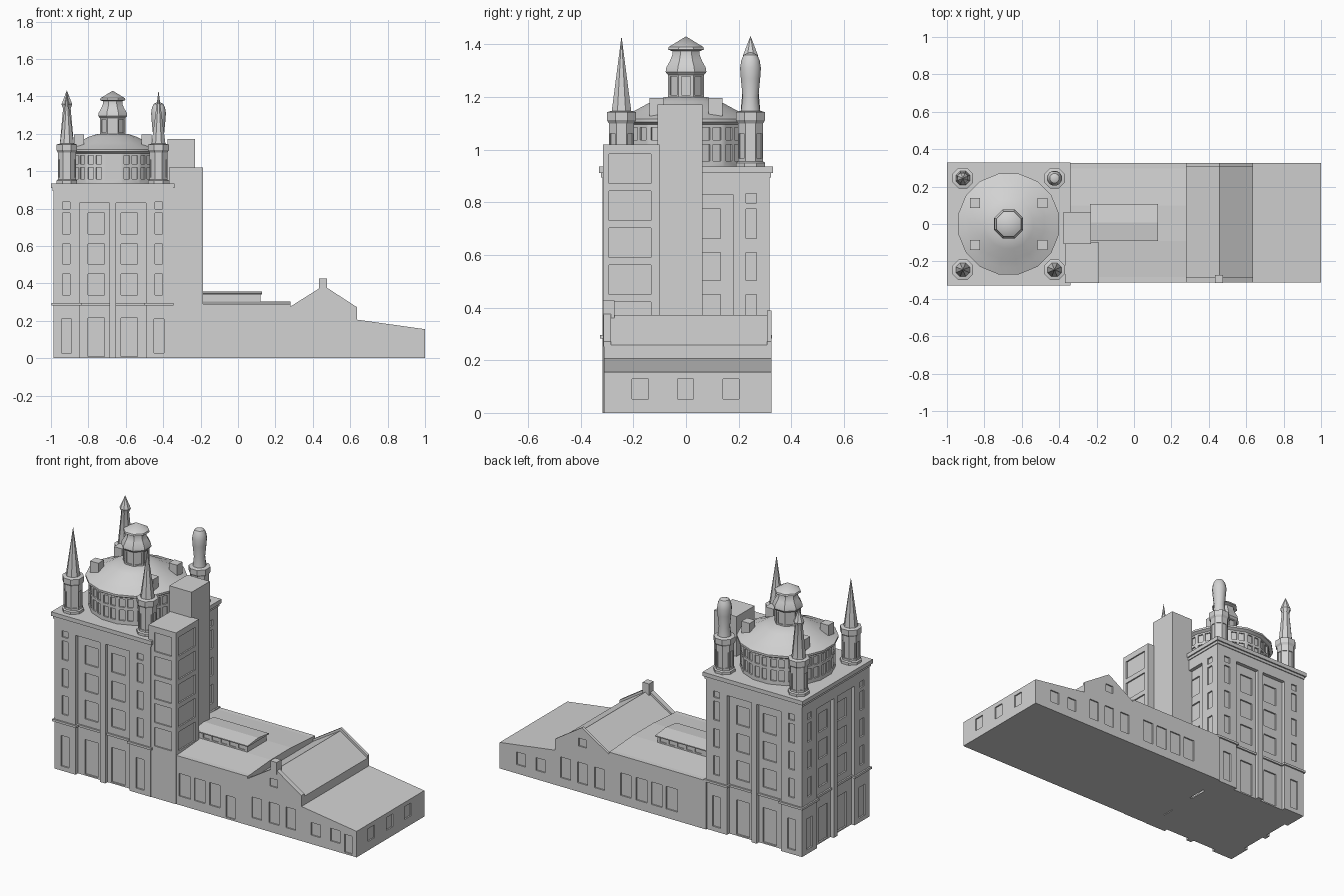
import bpy, bmesh, math
from mathutils import Matrix, Vector

if "Cube" in bpy.data.objects:
    bpy.data.objects.remove(bpy.data.objects["Cube"])

stone = bpy.data.materials.new("grey_stone")
stone.diffuse_color = (0.65, 0.65, 0.65, 1)
stone.use_nodes = True
stone.node_tree.nodes["Principled BSDF"].inputs["Base Color"].default_value = stone.diffuse_color
CX = -0.67                      # tower axis
PI = math.pi


def finish(name, bm, smooth=False):
    bmesh.ops.recalc_face_normals(bm, faces=bm.faces)
    me = bpy.data.meshes.new(name)
    bm.to_mesh(me)
    bm.free()
    me.materials.append(stone)
    ob = bpy.data.objects.new(name, me)
    bpy.context.collection.objects.link(ob)
    if smooth:
        bpy.ops.object.select_all(action='DESELECT')
        ob.select_set(True)
        bpy.context.view_layer.objects.active = ob
        bpy.ops.object.shade_smooth_by_angle(angle=math.radians(30))
    return ob


def add_box(bm, c, s, rot=0.0, pivot=(0, 0)):
    """Box of size s at c, then turned about a vertical axis at pivot."""
    p = Vector((pivot[0], pivot[1], 0))
    m = (Matrix.Translation(p) @ Matrix.Rotation(rot, 4, 'Z')
         @ Matrix.Translation(Vector(c) - p) @ Matrix.Diagonal((*s, 1)))
    bmesh.ops.create_cube(bm, size=1, matrix=m)


def box(name, x0, x1, y0, y1, z0, z1):
    bm = bmesh.new()
    add_box(bm, ((x0+x1)/2, (y0+y1)/2, (z0+z1)/2), (x1-x0, y1-y0, z1-z0))
    return finish(name, bm)


def prism(name, pts, a, b, axis='Y'):
    """Profile (horizontal, z) extruded from a to b along the axis."""
    bm = bmesh.new()
    place = (lambda p, t: (p[0], t, p[1])) if axis == 'Y' else (lambda p, t: (t, p[0], p[1]))
    lo = [bm.verts.new(place(p, a)) for p in pts]
    hi = [bm.verts.new(place(p, b)) for p in pts]
    bm.faces.new(lo)
    bm.faces.new(hi)
    n = len(pts)
    for i in range(n):
        bm.faces.new((lo[i], lo[(i+1) % n], hi[(i+1) % n], hi[i]))
    return finish(name, bm)


def lathe(name, prof, n, x, y):
    """Many-sided turned shape with one side facing the front."""
    bm = bmesh.new()
    rings = []
    for r, z in prof:
        if r == 0:
            rings.append([bm.verts.new((x, y, z))] * n)
        else:
            rings.append([bm.verts.new((x + r*math.cos((i+.5)*2*PI/n),
                                        y + r*math.sin((i+.5)*2*PI/n), z)) for i in range(n)])
    for a, b in zip(rings, rings[1:]):
        for i in range(n):
            j = (i+1) % n
            bm.faces.new(list(dict.fromkeys((a[i], a[j], b[j], b[i]))))
    for ring, (r, z) in ((rings[0], prof[0]), (rings[-1], prof[-1])):
        if r:
            bm.faces.new(ring)
    return finish(name, bm, True)


def cut(ob, boxes):
    """Carve recesses; each box is (centre, size, rotation, pivot)."""
    bm = bmesh.new()
    for b in boxes:
        add_box(bm, *b)
    cutter = finish("cutter", bm)
    cutter.hide_render = True
    mod = ob.modifiers.new("cut", 'BOOLEAN')
    mod.object, mod.operation, mod.solver = cutter, 'DIFFERENCE', 'EXACT'
    dg = bpy.context.evaluated_depsgraph_get()
    me = bpy.data.meshes.new_from_object(ob.evaluated_get(dg))
    ob.modifiers.clear()
    ob.data = me
    bpy.data.objects.remove(cutter)


def pane(u, w, z0, z1, face, depth, rot=0.0, px=CX, py=0.0):
    """Recess in the front face at distance `face` from the pivot, then rotated."""
    return ((px+u, py-face, (z0+z1)/2), (w, 2*depth, z1-z0), rot, (px, py))


# main tower: four alike sides, each with a shallow recess and windows
H, R = 0.317, 0.295
tower = box("tower_body", CX-H, CX+H, -H, H, 0, 0.91)
sides = [k*PI/2 for k in range(4)]
cut(tower, [pane(0, 0.356, -0.05, 0.83, H, H-R, a) for a in sides])
floors = ((0.663, 0.775), (0.503, 0.61), (0.337, 0.449))
wins = []
for a in sides:
    for s in (-1, 1):
        for z0, z1 in floors:
            wins.append(pane(s*0.088, 0.087, z0, z1, R, 0.009, a))
            wins.append(pane(s*0.247, 0.04, z0, z1, H, 0.009, a))
        wins.append(pane(s*0.247, 0.04, 0.797, 0.834, H, 0.009, a))
        wins.append(pane(s*0.247, 0.053, 0.027, 0.209, H, 0.009, a))
        wins.append(pane(s*0.088, 0.087, 0.008, 0.214, R, 0.009, a))
cut(tower, wins)

bm = bmesh.new()
for a in sides:
    add_box(bm, (CX, -0.302, 0.415), (0.035, 0.03, 0.83), a, (CX, 0))
finish("centre_pilasters", bm)
course = box("string_course", CX-.326, CX+.326, -.326, .326, 0.283, 0.296)
cut(course, [pane(0, 0.336, 0.2, 0.4, 0.326, 0.022, a) for a in sides])
box("cornice_lower", CX-.322, CX+.322, -.322, .322, 0.895, 0.915)
box("cornice_upper", CX-.33, CX+.33, -.33, .33, 0.911, 0.935)

# round drum with two rows of paired windows, dome roof and dormers
drum = lathe("drum", [(0.258, 0.93), (0.258, 1.11)], 16, CX, 0)
ap = 0.258*math.cos(PI/16)
cut(drum, [pane(s*0.023, 0.032, z0, z1, ap, 0.008, k*PI/8)
           for k in range(16) for s in (-1, 1) for z0, z1 in ((0.957, 1.02), (1.037, 1.085))])
lathe("dome_roof", [(0.258, 1.095), (0.275, 1.105), (0.275, 1.117), (0.235, 1.133),
                    (0.194, 1.15), (0.133, 1.183), (0.08, 1.2)], 16, CX, 0)
for sx in (-1, 1):
    for sy in (-1, 1):
        x, y = CX+sx*0.181, sy*0.112
        box("dormer", x-.027, x+.027, y-.026, y+.026, 1.11, 1.197)

# lantern on top of the dome
lantern = lathe("lantern", [(0.073, 1.19), (0.073, 1.29)], 8, CX, 0)
cut(lantern, [pane(0, 0.036, 1.208, 1.277, 0.073*math.cos(PI/8), 0.006, k*PI/4) for k in range(8)])
lathe("lantern_roof", [(0.073, 1.283), (0.084, 1.295), (0.081, 1.312), (0.066, 1.337), (0.056, 1.36),
                       (0.056, 1.374), (0.074, 1.38), (0.071, 1.39), (0, 1.43)], 8, CX, 0)

# corner turrets: two plain spires, one spear tip, one bulb
plain = [(0.041, 1.14), (0, 1.432)]
spear = [(0.041, 1.14), (0.022, 1.335), (0.031, 1.358), (0, 1.432)]
bulb = [(0.038, 1.14), (0.031, 1.2), (0.038, 1.27), (0.041, 1.31), (0.036, 1.34), (0.026, 1.36), (0, 1.372)]
for sx, sy, top, n in ((-1, -1, plain, 8), (1, -1, plain, 8), (-1, 1, spear, 8), (1, 1, bulb, 12)):
    x, y = CX+sx*0.245, sy*0.245
    t = lathe("turret", [(0.06, 0.93), (0.06, 0.95), (0.052, 0.955), (0.052, 1.1), (0.06, 1.112),
                         (0.06, 1.142), (0.042, 1.147)], 8, x, y)
    cut(t, [pane(0, 0.026, 0.967, 1.062, 0.052*math.cos(PI/8), 0.005, k*PI/4, x, y) for k in range(8)])
    lathe("turret_spire", top, n, x, y)

# stair tower with large windows, and the taller shaft behind it
stair = box("stair_tower", -0.37, -0.188, -0.315, -0.1, 0, 1.02)
wins = []
for k in range(5):
    z = 0.928 - 0.1408*k
    wins.append(((-0.275, -0.315, z), (0.112, 0.016, 0.112)))
    wins.append(((-0.188, -0.213, z), (0.016, 0.16, 0.112)))
cut(stair, wins)
box("lift_shaft", -0.377, -0.23, -0.108, 0.063, 0, 1.172)

# low wing: flat part, gabled hall, sloping end
Y0, Y1 = -0.312, 0.325
wing = prism("wing", [(-0.36, 0), (1, 0), (1, 0.155), (0.637, 0.206), (0.637, 0.257), (0.458, 0.372),
                      (0.28, 0.262), (0.28, 0.29), (-0.36, 0.29)], Y0, Y1)
front = [(-0.133, .074, .053, .187), (-0.034, .07, .053, .187), (0.066, .07, .053, .187),
         (0.342, .064, .053, .176), (0.455, .064, .053, .176), (0.567, .064, .053, .176),
         (0.731, .06, .053, .128), (0.859, .06, .053, .128), (0.454, .052, .273, .32)]
doors = [(0.169, .06, .01, .14), (0.945, .048, .01, .117)]
back = front + [(0.169, .07, .053, .187)]
wins = [((x, y, (z0+z1)/2), (w, 0.016, z1-z0))
        for y, row in ((Y0, front+doors), (Y1, back)) for x, w, z0, z1 in row]
wins += [((1, y, 0.091), (0.016, 0.062, 0.076)) for y in (-0.174, -0.002, 0.171)]
cut(wing, wins)
prism("wing_roof", [(Y0, 0.288), (Y1, 0.288), (0.1, 0.304), (-0.09, 0.304)], -0.36, 0.28, 'X')

# raised gable edges at both ends of the hall, and the block on the front one
gable = [(0.28, 0.258), (0.458, 0.368), (0.637, 0.253), (0.637, 0.272), (0.458, 0.388), (0.28, 0.276)]
for y0, y1 in ((Y0-.002, -0.285), (0.308, Y1)):
    prism("gable_edge", gable, y0, y1)
box("gable_block", 0.434, 0.476, -0.316, -0.272, 0.355, 0.426)

# long skylight on the flat roof
sky = box("skylight", -0.23, 0.12, -0.083, 0.098, 0.28, 0.344)
cut(sky, [((-0.15+0.058*k, y, 0.324), (0.042, 0.01, 0.024)) for k in range(5) for y in (-0.083, 0.098)])
prism("skylight_roof", [(-0.092, 0.34), (0.107, 0.34), (0.107, 0.346), (0.0075, 0.357), (-0.092, 0.346)],
      -0.235, 0.128, 'X')
